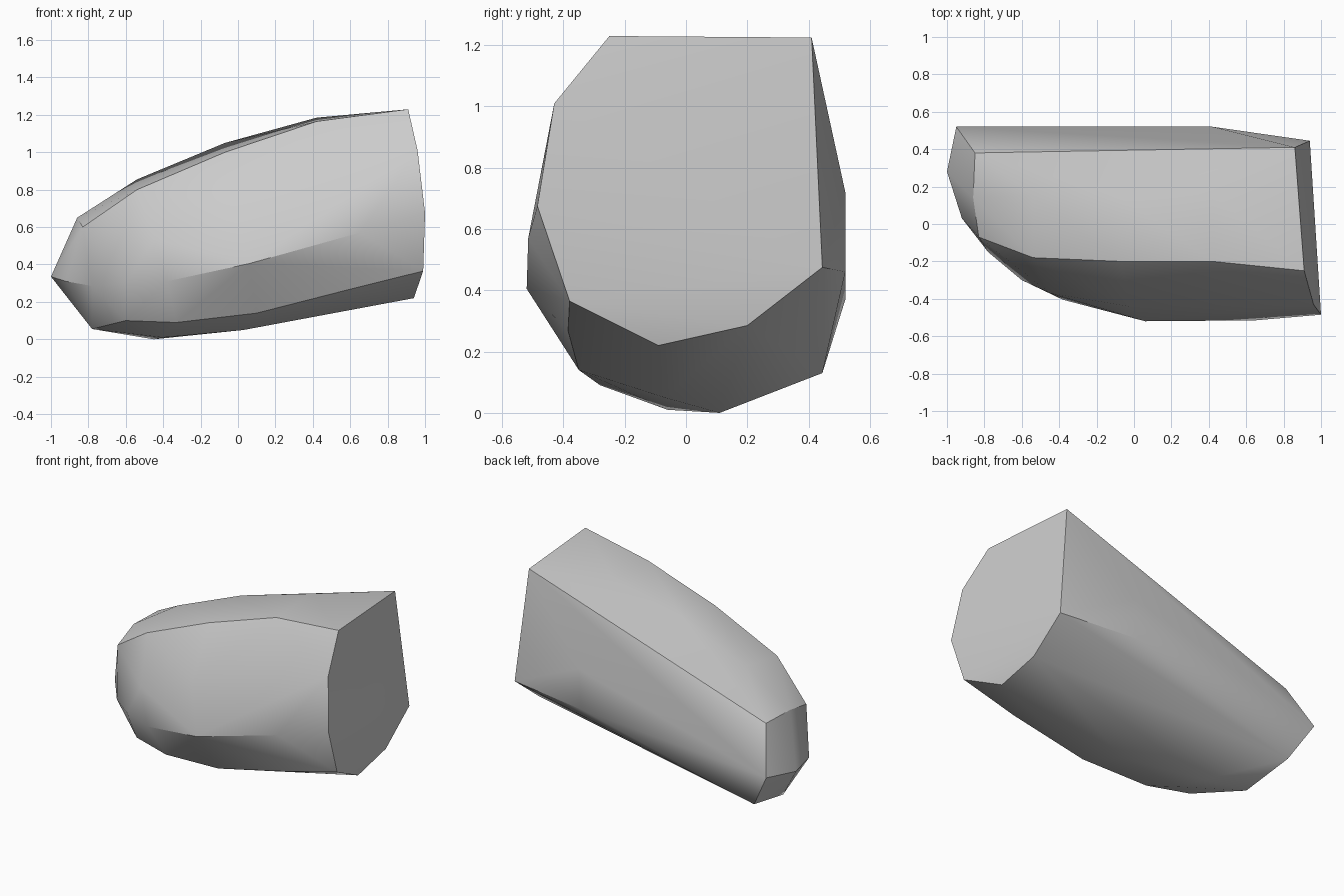
import bpy
import bmesh
import math

cube = bpy.data.objects.get("Cube")
if cube:
    bpy.data.objects.remove(cube, do_unlink=True)


def make_material(name, color):
    mat = bpy.data.materials.new(name)
    mat.use_nodes = True
    mat.diffuse_color = color
    mat.node_tree.nodes["Principled BSDF"].inputs["Base Color"].default_value = color
    return mat


def wrap_profiles(name, profiles, material, smooth_angle):
    """Stretch a tight convex skin over a set of short guide profiles."""
    bm = bmesh.new()
    for profile in profiles:
        for point in profile:
            bm.verts.new(point)
    hull = bmesh.ops.convex_hull(bm, input=bm.verts[:])
    loose = [v for v in hull["geom_interior"] if isinstance(v, bmesh.types.BMVert)]
    bmesh.ops.delete(bm, geom=loose, context="VERTS")
    bmesh.ops.recalc_face_normals(bm, faces=bm.faces[:])
    mesh = bpy.data.meshes.new(name)
    bm.to_mesh(mesh)
    bm.free()
    mesh.materials.append(material)
    obj = bpy.data.objects.new(name, mesh)
    bpy.context.collection.objects.link(obj)
    bpy.ops.object.select_all(action="DESELECT")
    obj.select_set(True)
    bpy.context.view_layer.objects.active = obj
    bpy.ops.object.shade_smooth_by_angle(angle=math.radians(smooth_angle))
    return obj


# Broad, nearly flat end
end_rim = [
    (0.91, -0.25, 1.23), (0.86, 0.41, 1.225), (0.94, 0.445, 0.475), (0.94, 0.2, 0.285),
    (0.94, -0.09, 0.22), (0.99, -0.38, 0.365), (1.0, -0.485, 0.675), (0.96, -0.43, 1.01),
]

# Sloping crown, as a centre line and a lower front line
crown = [(0.42, 0.16, 1.185), (-0.07, 0.14, 1.05), (-0.54, 0.15, 0.855), (-0.86, 0.14, 0.65)]
crown_front = [(0.42, -0.2, 1.165), (-0.07, -0.2, 1.0), (-0.54, -0.18, 0.8), (-0.83, -0.07, 0.6)]

# Front flank and the edge below it
flank = [(-0.03, -0.44, 0.72), (-0.45, -0.37, 0.54)]
front_edge = [(0.65, -0.515, 0.57), (0.06, -0.52, 0.405), (-0.38, -0.405, 0.31), (-0.6, -0.3, 0.3)]

# Underside
belly_front = [(0.6, -0.385, 0.268), (0.1, -0.35, 0.14), (-0.33, -0.28, 0.09), (-0.6, -0.2, 0.1)]
belly = [(0.03, -0.07, 0.05), (-0.4, -0.06, 0.01), (-0.45, 0.11, 0.0), (-0.78, 0.1, 0.055)]

# Long flat back
back = [(0.42, 0.52, 0.72), (0.4, 0.52, 0.46), (-0.95, 0.52, 0.37), (-0.81, 0.445, 0.13)]

# Small rounded end
nose = [(-0.85, 0.38, 0.65), (-1.0, 0.28, 0.335), (-0.92, 0.03, 0.31), (-0.78, -0.15, 0.285)]

stone = make_material("stone_grey", (0.6, 0.6, 0.6, 1.0))
profiles = [end_rim, crown, crown_front, flank, front_edge, belly_front, belly, back, nose]
wrap_profiles("rock_body", profiles, stone, 30)
